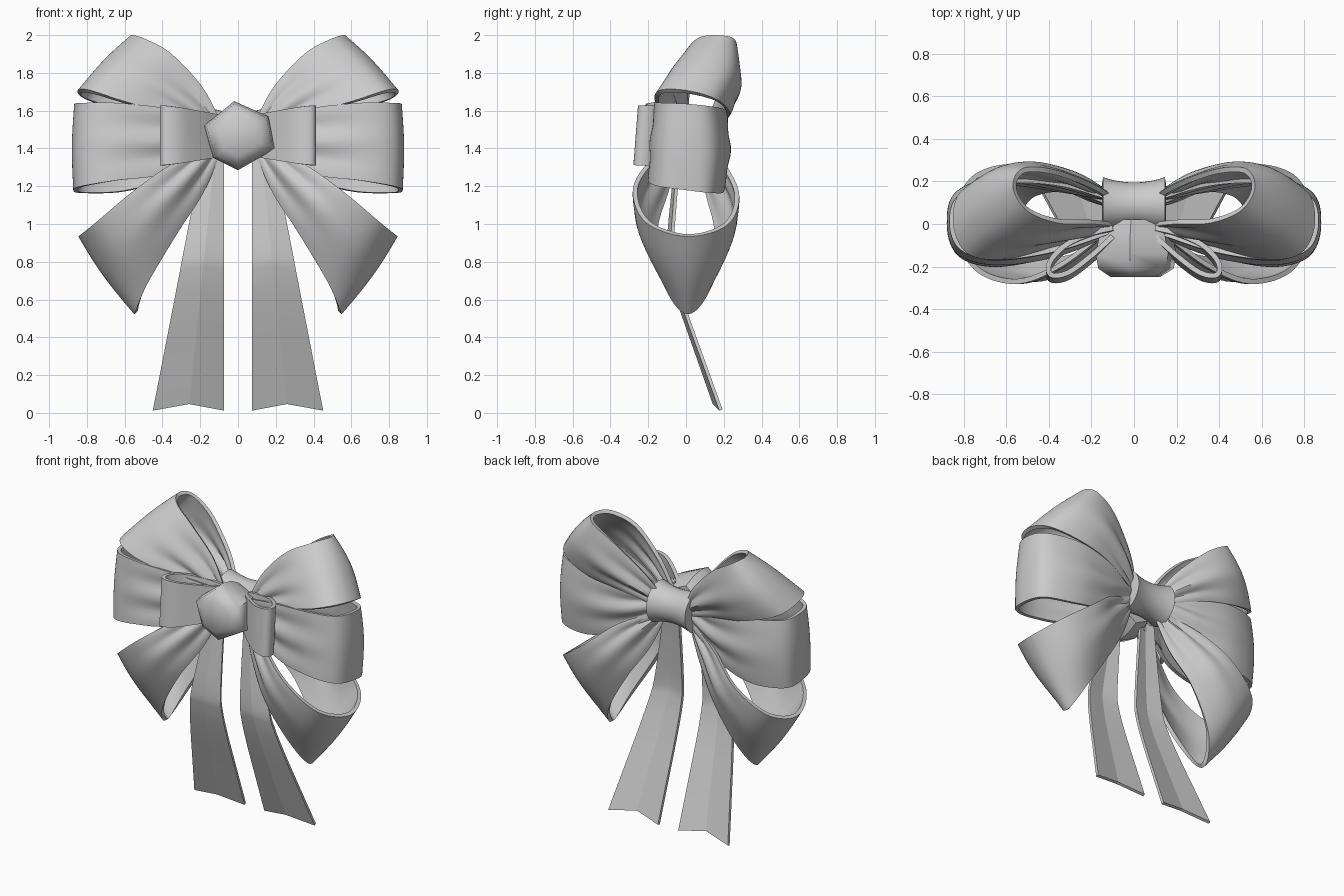
import bpy
import bmesh
from math import sin, cos, pi
from mathutils import Vector

cube = bpy.data.objects.get("Cube")
if cube:
    bpy.data.objects.remove(cube, do_unlink=True)

satin = bpy.data.materials.new("light_grey_satin")
satin.use_nodes = True
GREY = (0.6, 0.6, 0.6, 1)
satin.diffuse_color = GREY
satin.node_tree.nodes["Principled BSDF"].inputs["Base Color"].default_value = GREY


def finish(name, bm, thickness=0.0, mirror=False, angle=0.7):
    """Turn a bmesh into a shaded object, optionally thickened and mirrored."""
    mesh = bpy.data.meshes.new(name)
    bmesh.ops.recalc_face_normals(bm, faces=bm.faces)
    bm.to_mesh(mesh)
    bm.free()
    mesh.materials.append(satin)
    obj = bpy.data.objects.new(name, mesh)
    bpy.context.collection.objects.link(obj)
    if thickness:
        solid = obj.modifiers.new("thickness", 'SOLIDIFY')
        solid.thickness = thickness
        solid.offset = 0
    if mirror:
        obj.modifiers.new("mirror", 'MIRROR').use_mirror_merge = False
    bpy.ops.object.select_all(action='DESELECT')
    obj.select_set(True)
    bpy.context.view_layer.objects.active = obj
    bpy.ops.object.convert(target='MESH')
    bpy.ops.object.shade_smooth_by_angle(angle=angle)


def smooth_path(points, steps=8):
    """Catmull-Rom samples through the points."""
    p = [Vector(q) for q in points]
    p = [2 * p[0] - p[1]] + p + [2 * p[-1] - p[-2]]
    out = []
    for a, b, c, d in zip(p, p[1:], p[2:], p[3:]):
        for i in range(steps):
            t = i / steps
            out.append(0.5 * (2 * b + (c - a) * t + (2 * a - 5 * b + 4 * c - d) * t ** 2
                              + (3 * b - a - 3 * c + d) * t ** 3))
    return out + [p[-2]]


def grid_faces(bm, rows):
    """Join rows of vertices with quads."""
    for r, s in zip(rows, rows[1:]):
        for j in range(len(r) - 1):
            bm.faces.new((r[j], r[j + 1], s[j + 1], s[j]))


def closed_tube(bm, rings):
    """Join closed rings of vertices and cap both ends."""
    grid_faces(bm, [r + [r[0]] for r in rings])
    bm.faces.new(rings[0])
    bm.faces.new(rings[-1])


def ribbon(name, rail_a, rail_b, front_puff=0.0, back_puff=0.0, fold_puff=0.0, pleat=0.0,
           thickness=0.024, across=16):
    """Ribbon between two edge curves, puffed mid-width and pleated near the knot."""
    a, b = smooth_path(rail_a), smooth_path(rail_b)
    bm = bmesh.new()
    rows = []
    n = len(a) - 1
    middle = sum(a + b, Vector()) / (2 * n + 2)
    for i, (p, q) in enumerate(zip(a, b)):
        t = i / n
        side, puff = (1, back_puff) if t > 0.5 else (-1, front_puff)
        swell = abs(sin(2 * pi * t))
        gather = swell * (1 - sin(t * pi)) ** 2 * 3
        row = []
        for j in range(across + 1):
            v = j / across
            co = p.lerp(q, v)
            arch = sin(v * pi)
            co += (co - middle).normalized() * fold_puff * arch * sin(t * pi) ** 3
            co.y += side * arch * (puff * swell + pleat * gather * cos(v * 4 * pi))
            row.append(bm.verts.new(co))
        rows.append(row)
    grid_faces(bm, rows)
    finish(name, bm, thickness, mirror=True)


# Upper pair of loops, tilted up and outwards
ribbon("upper_loops",
       [(.1, 0, 1.55), (.2, .01, 1.73), (.36, .015, 1.9), (.5, .07, 1.975), (.56, .17, 1.99),
        (.52, .25, 1.97), (.38, .245, 1.88), (.2, .18, 1.7), (.1, .12, 1.55)],
       [(.13, -.02, 1.47), (.38, -.1, 1.58), (.62, -.155, 1.65), (.78, -.13, 1.7), (.84, 0, 1.7),
        (.8, .15, 1.66), (.6, .22, 1.6), (.36, .2, 1.55), (.1, .12, 1.46)],
       back_puff=.04, fold_puff=.012, pleat=.02)

# Middle pair of loops, level
ribbon("middle_loops",
       [(.1, -.03, 1.54), (.38, -.12, 1.61), (.65, -.155, 1.64), (.81, -.11, 1.64), (.855, .01, 1.635),
        (.81, .13, 1.62), (.6, .2, 1.6), (.35, .19, 1.56), (.1, .12, 1.53)],
       [(.1, -.03, 1.42), (.38, -.14, 1.27), (.65, -.19, 1.23), (.82, -.14, 1.2), (.86, 0, 1.18),
        (.82, .13, 1.165), (.6, .19, 1.175), (.35, .16, 1.25), (.1, .12, 1.42)],
       back_puff=.02, fold_puff=.01, pleat=.02)

# Lower pair of loops, drooping to a pointed tip
ribbon("lower_loops",
       [(.15, -.05, 1.42), (.36, -.2, 1.31), (.56, -.27, 1.17), (.75, -.2, 1.01), (.835, .01, .94),
        (.76, .21, 1), (.56, .27, 1.15), (.36, .2, 1.31), (.12, .1, 1.42)],
       [(.09, -.03, 1.4), (.19, -.1, 1.17), (.33, -.16, .95), (.48, -.11, .69), (.54, .01, .53),
        (.48, .13, .69), (.33, .16, .95), (.19, .11, 1.17), (.09, .08, 1.4)],
       front_puff=.03, back_puff=.03, fold_puff=.015, pleat=.02)

# Small loops beside the knot, leaning forwards at their lower edge
small = [(.1, -.03), (.2, -.055), (.32, -.11), (.395, -.19), (.39, -.25), (.31, -.24), (.2, -.16), (.1, -.07)]
ribbon("small_front_loops",
       [(x, y + .012, 1.56 + .18 * min(x, .37)) for x, y in small],
       [(x, y - .012, 1.37 - .16 * min(x, .37)) for x, y in small])

# Hanging tails: vertical at first, then slanting back, with a shallow central crease
bm = bmesh.new()
drop = [(1.4, -.03), (1.15, -.055), (.85, -.075), (.72, -.058), (.53, 0), (.27, .093), (.015, .185)]
inner = smooth_path([(.075, y, z) for z, y in drop])
crease = smooth_path([(.12 + .1 * (1.4 - z), y - .01 - .018 * (1.4 - z), z + .025 * (1.4 - z)) for z, y in drop])
outer = smooth_path([(.18 + .195 * (1.4 - z), y, z) for z, y in drop])
grid_faces(bm, [[bm.verts.new(p) for p in line] for line in (inner, crease, outer)])
finish("hanging_tails", bm, .018, mirror=True, angle=.12)

# Faceted front knot: scaled rings of an irregular hexagon
outline = [(-.02, 1.65), (.16, 1.57), (.2, 1.4), (0, 1.285), (-.13, 1.35), (-.18, 1.52)]
bm = bmesh.new()
rings = []
for depth, scale in ((.02, .7), (-.05, .9), (-.14, 1), (-.21, .93), (-.25, .6)):
    rings.append([bm.verts.new((x * scale, depth, 1.47 + (z - 1.47) * scale)) for x, z in outline])
closed_tube(bm, rings)
finish("front_knot", bm, angle=.8)

# Rear wrap: a saddle-shaped band, flared and rounded over at both ends
bm = bmesh.new()
rings = []
segments = 40
for k in range(-8, 9):
    u = k / 7
    flare = .025 * u * u if abs(k) < 8 else -.01
    rings.append([bm.verts.new((.145 * min(1.04, max(-1.04, u)), .09 + (.105 + flare) * cos(a),
                                1.48 + (.11 + flare) * sin(a)))
                  for a in (2 * pi * i / segments for i in range(segments))])
closed_tube(bm, rings)
finish("rear_wrap", bm, angle=1.3)
